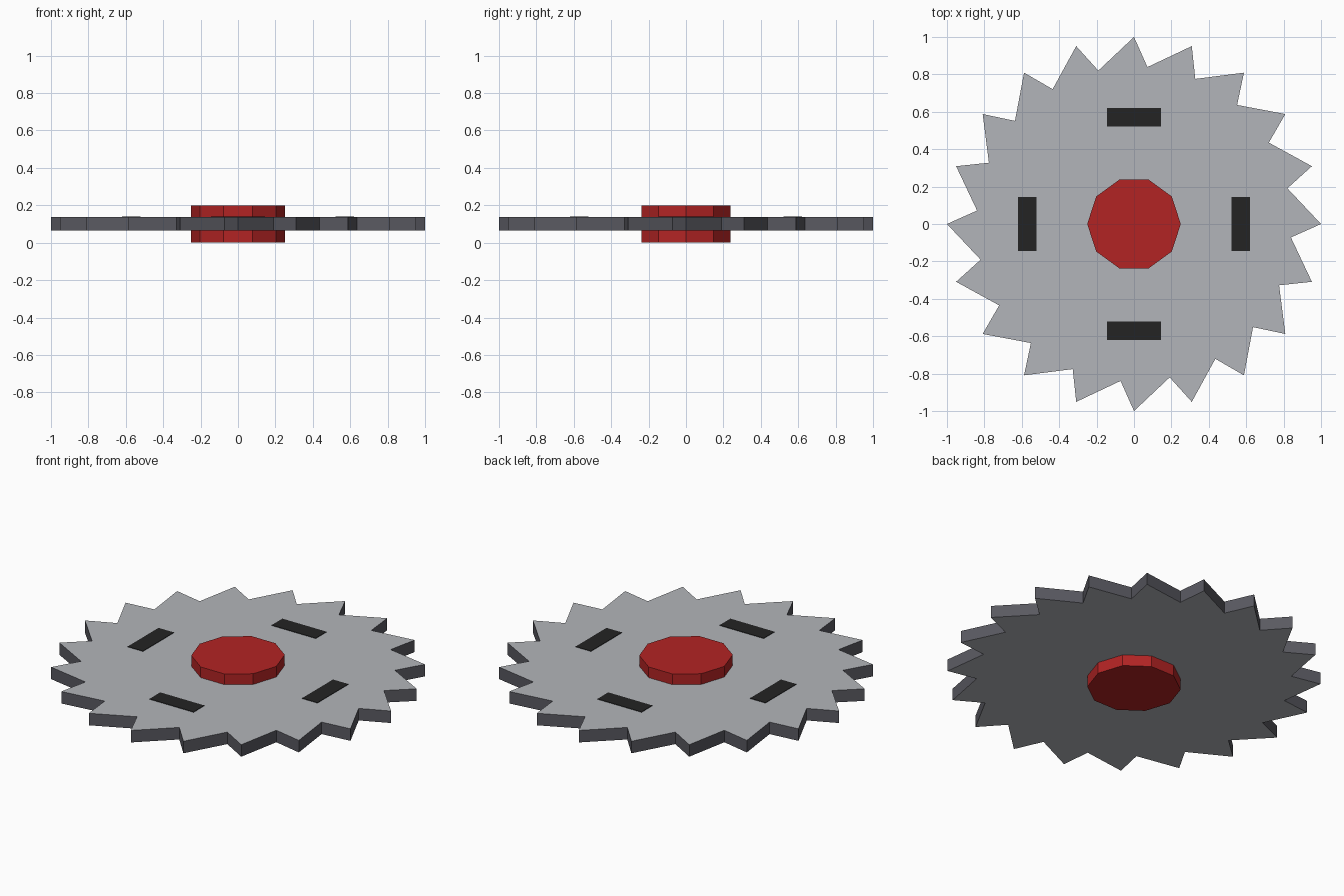
import bpy, bmesh, math
from mathutils import Matrix

if "Cube" in bpy.data.objects:
    bpy.data.objects.remove(bpy.data.objects["Cube"])


def material(name, rgb):
    # sRGB values converted to linear
    lin = [c / 12.92 if c <= 0.04045 else ((c + 0.055) / 1.055) ** 2.4 for c in rgb]
    m = bpy.data.materials.new(name)
    m.diffuse_color = (*lin, 1)
    m.use_nodes = True
    m.node_tree.nodes["Principled BSDF"].inputs["Base Color"].default_value = m.diffuse_color
    return m


steel = material("light_steel", (0.70, 0.71, 0.73))
edge = material("dark_edge", (0.35, 0.35, 0.38))
red = material("hub_red", (0.70, 0.14, 0.14))
black = material("slot_black", (0.14, 0.14, 0.14))


def finish(name, bm, mats):
    mesh = bpy.data.meshes.new(name)
    bm.normal_update()
    bm.to_mesh(mesh)
    bm.free()
    for m in mats:
        mesh.materials.append(m)
    ob = bpy.data.objects.new(name, mesh)
    bpy.context.collection.objects.link(ob)
    return ob


def prism(name, points, z0, z1, mats):
    """Extrude an anticlockwise outline; side faces use the last material."""
    bm = bmesh.new()
    base = bm.faces.new([bm.verts.new((x, y, z0)) for x, y in points])
    top = bmesh.ops.extrude_face_region(bm, geom=[base], use_keep_orig=True)["geom"]
    verts = [g for g in top if isinstance(g, bmesh.types.BMVert)]
    bmesh.ops.translate(bm, verts=verts, vec=(0, 0, z1 - z0))
    bmesh.ops.recalc_face_normals(bm, faces=bm.faces)
    for f in bm.faces:
        f.material_index = 0 if abs(f.normal.z) > 0.5 else len(mats) - 1
    return finish(name, bm, mats)


def polar(r, degrees):
    a = math.radians(degrees)
    return r * math.cos(a), r * math.sin(a)


# Toothed blade: 20 raked teeth, light faces and dark rim
TEETH = 20
step = 360 / TEETH
outline = []
for i in range(TEETH):
    outline += [polar(0.842, i * step - 4.9), polar(1.0, i * step)]
prism("saw_blade", outline, 0.066, 0.137, [steel, edge])

# Ten-sided hub through the middle
prism("hub", [polar(0.25, i * 36) for i in range(10)], 0.0, 0.2, [red])

# Four dark slot plates on the upper face
for i in range(4):
    bm = bmesh.new()
    place = (Matrix.Rotation(i * math.pi / 2, 4, "Z")
             @ Matrix.Translation((0.57, 0, 0.1375))
             @ Matrix.Diagonal((0.1, 0.288, 0.005, 1)))
    bmesh.ops.create_cube(bm, size=1, matrix=place)
    finish(f"slot_{i + 1}", bm, [black])
